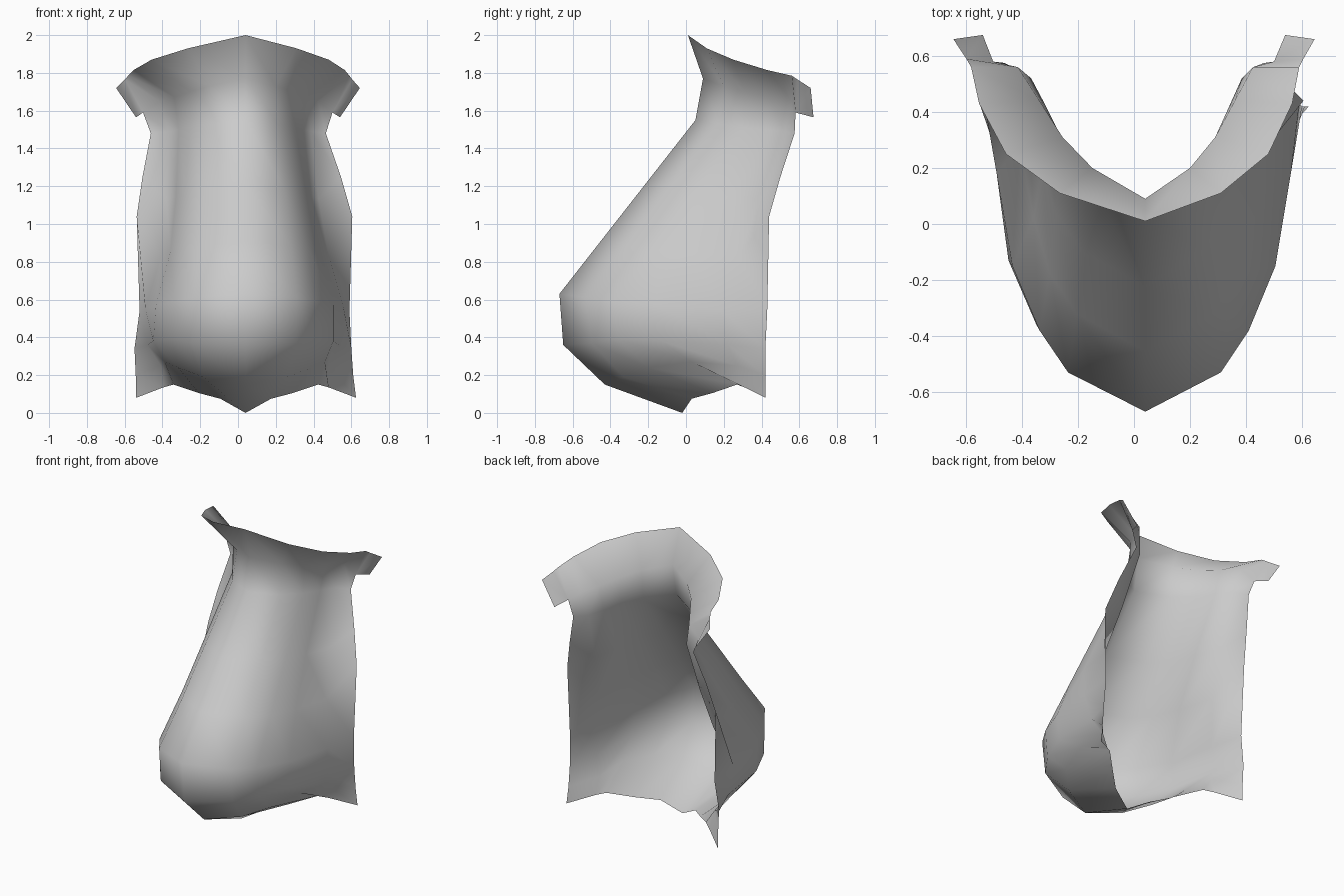
import bpy, bmesh, math

if "Cube" in bpy.data.objects:
    bpy.data.objects.remove(bpy.data.objects["Cube"])

grey = bpy.data.materials.new("plain grey")
grey.diffuse_color = (0.6, 0.6, 0.6, 1)
grey.use_nodes = True
grey.node_tree.nodes["Principled BSDF"].inputs["Base Color"].default_value = grey.diffuse_color

CX = 0.04          # the front ridge sits slightly off centre

# Half sections from the front ridge to the right back edge: (offset from ridge, y, z)
RIM = [(0, .01, 2.0), (.27, .11, 1.93), (.44, .25, 1.87), (.525, .43, 1.815),
       (.55, .56, 1.785), (.565, .59, 1.765)]
NECK = [(0, .09, 1.77), (.16, .20, 1.73), (.25, .31, 1.70), (.32, .44, 1.67),
        (.385, .56, 1.65), (.46, .58, 1.59)]
SHOULDER = [(0, .05, 1.55), (.17, .17, 1.53), (.25, .30, 1.51), (.30, .42, 1.50),
            (.345, .52, 1.49), (.425, .575, 1.48)]
BELLY = [(0, -.67, .63), (.27, -.53, .61), (.37, -.38, .59), (.465, -.15, .57),
         (.52, .18, .55), (.55, .43, .54)]
LOW_BELLY = [(0, -.65, .36), (.27, -.50, .37), (.37, -.36, .39), (.465, -.13, .38),
             (.495, .22, .36), (.56, .42, .34)]
UNDER = [(0, -.43, .15), (.22, -.33, .19), (.35, -.20, .24), (.42, .03, .27),
         (.44, .27, .25), (.57, .42, .20)]
HEM = [(0, -.02, 0), (.135, .03, .075), (.25, .14, .105), (.385, .27, .15),
       (.44, .31, .135), (.585, .42, .08)]


def between(a, b, t, edge):
    # straight blend of two sections, pinched at the side, with its own back edge
    mid = [[p + (q - p) * t for p, q in zip(u, v)] for u, v in zip(a, b)]
    for k in (3, 4):
        mid[k][0] *= .94
    return mid[:-1] + [edge]


# section with the left side's width ratio
rows = [
    (RIM, 1.13), (NECK, 1.18), (SHOULDER, 1.18),
    (between(SHOULDER, BELLY, .38, (.505, .50, 1.25)), 1.08),
    (between(SHOULDER, BELLY, .70, (.565, .44, 1.04)), 1.02),
    (BELLY, 1.02), (LOW_BELLY, 1.05), (UNDER, 1.02), (HEM, .99),
]

# draped open shell: collar, body and tucked-under belly
bm = bmesh.new()
grid = []
for half, ratio in rows:
    left = [(CX - x * ratio, y, z) for x, y, z in reversed(half[1:])]
    right = [(CX + x, y, z) for x, y, z in half]
    grid.append([bm.verts.new(p) for p in left + right])
for a, b in zip(grid, grid[1:]):
    for j in range(len(a) - 1):
        bm.faces.new((a[j], b[j], b[j + 1], a[j + 1]))

# small turned-back tabs at both ends of the collar
for s, j in ((-1, 0), (1, -1)):
    upper = bm.verts.new((s * .645, .66, 1.72))
    lower = bm.verts.new((s * .54, .675, 1.565))
    quad = (grid[0][j], upper, lower, grid[1][j])
    bm.faces.new(quad if s < 0 else quad[::-1])

bmesh.ops.recalc_face_normals(bm, faces=bm.faces)
if sum(f.normal.y * f.calc_area() for f in bm.faces) > 0:
    bmesh.ops.reverse_faces(bm, faces=bm.faces)

mesh = bpy.data.meshes.new("torso_front_shell")
bm.to_mesh(mesh)
bm.free()
mesh.materials.append(grey)
shell = bpy.data.objects.new("torso_front_shell", mesh)
bpy.context.collection.objects.link(shell)
bpy.context.view_layer.objects.active = shell
shell.select_set(True)
bpy.ops.object.shade_smooth_by_angle(angle=math.radians(60))
